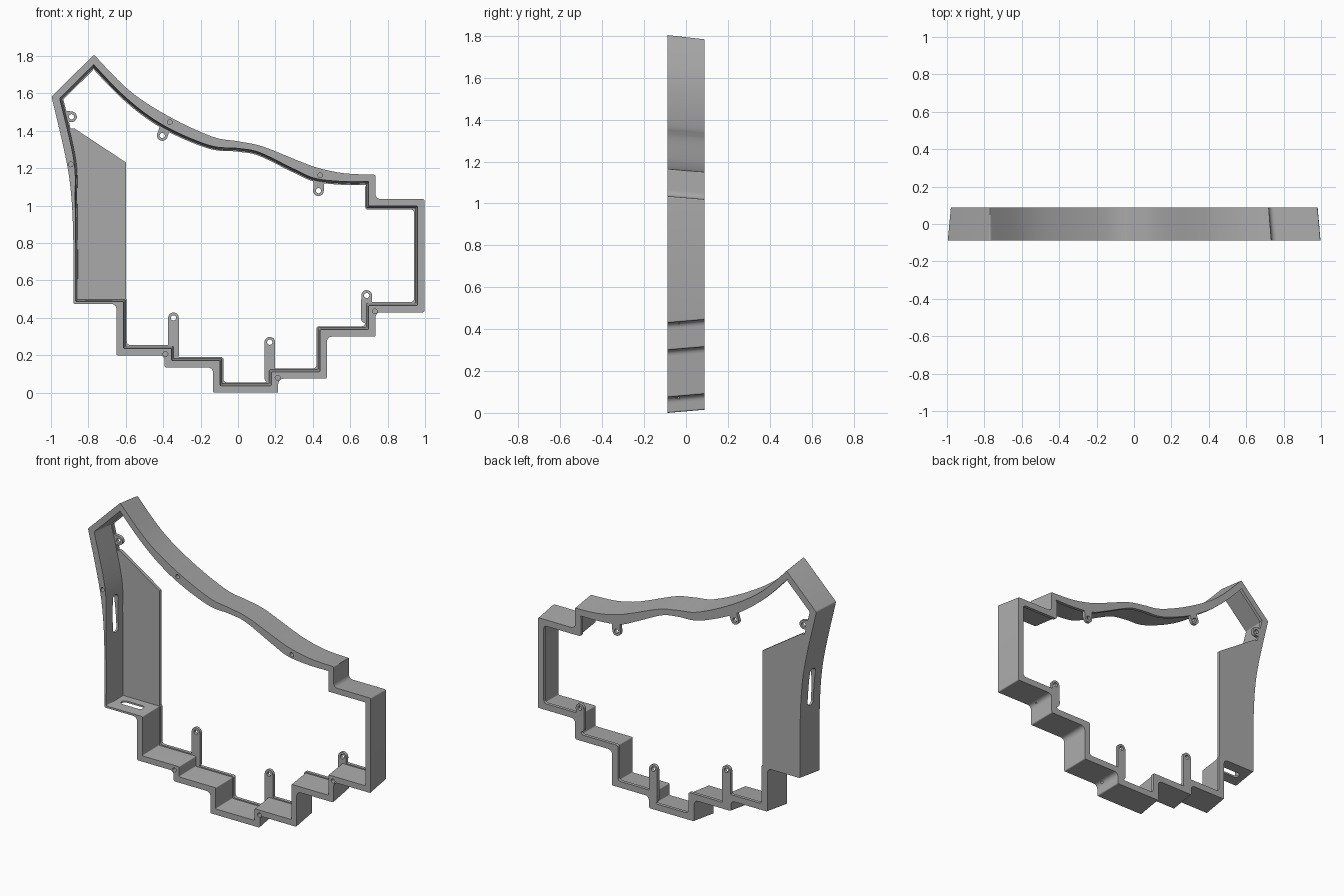
import bpy, bmesh, math
from mathutils import Vector

cube = bpy.data.objects.get("Cube")
if cube:
    bpy.data.objects.remove(cube, do_unlink=True)

FRONT, BACK, PLATE = -0.0875, 0.0875, 0.067   # depth of rim, back face, back plate
WALL, DRAFT = 0.037, 0.015

grey = bpy.data.materials.new("neutral_grey")
grey.use_nodes = True
color = (0.4, 0.4, 0.4, 1)
grey.diffuse_color = color
grey.node_tree.nodes["Principled BSDF"].inputs["Base Color"].default_value = color


def make_object(name, bm):
    bmesh.ops.recalc_face_normals(bm, faces=bm.faces)
    mesh = bpy.data.meshes.new(name)
    bm.to_mesh(mesh)
    bm.free()
    mesh.materials.append(grey)
    obj = bpy.data.objects.new(name, mesh)
    bpy.context.collection.objects.link(obj)
    return obj


def spline(points, steps=7):
    """Smooth curve through (x, z, wall) points."""
    pts = [Vector(p) for p in points]
    pts = [pts[0]] + pts + [pts[-1]]
    out = []
    for a, b, c, d in zip(pts, pts[1:], pts[2:], pts[3:]):
        for k in range(steps):
            t = k / steps
            out.append(0.5 * (2 * b + (c - a) * t + (2 * a - 5 * b + 4 * c - d) * t * t
                              + (3 * b - a - 3 * c + d) * t ** 3))
    return out + [pts[-1]]


def prism(name, outline, low, high, place):
    """Extrude a 2D outline; place maps (u, v, depth) to a 3D position."""
    bm = bmesh.new()
    ends = [[bm.verts.new(place(u, v, w)) for u, v in outline] for w in (low, high)]
    for ring in ends:
        bm.faces.new(ring)
    for i in range(len(outline)):
        bm.faces.new((ends[0][i - 1], ends[0][i], ends[1][i], ends[1][i - 1]))
    return make_object(name, bm)


def capsule(a, b, radius, n=12):
    """Rounded bar from a to b (a circle when they coincide)."""
    a, b = Vector(a), Vector(b)
    run = b - a
    base = math.atan2(run.y, run.x) + math.pi / 2
    out = []
    for centre, start in ((a, base), (b, base + math.pi)):
        for k in range(n + 1 if run.length else n):
            ang = start + math.pi * k / n
            out.append(centre + radius * Vector((math.cos(ang), math.sin(ang))))
    return out


def along_y(u, v, w): return (u, w, v)
def along_x(u, v, w): return (w, u, v)
def along_z(u, v, w): return (u, v, w)


# Outer outline: stepped lower edge, right end, curved top, curved left side
steps = [(-0.65, 0.475), (-0.65, 0.2), (-0.392, 0.2), (-0.392, 0.135), (-0.133, 0.135),
         (-0.133, 0), (0.215, 0), (0.215, 0.075), (0.475, 0.075), (0.475, 0.3), (0.735, 0.3),
         (0.735, 0.43), (0.997, 0.43), (0.997, 1.035), (0.735, 1.035)]
top = [(0.735, 1.165, 0.036), (0.57, 1.173, 0.045), (0.435, 1.2, 0.058), (0.33, 1.237, 0.05),
       (0.13, 1.317, 0.035), (0, 1.344, 0.038), (-0.14, 1.37, 0.05), (-0.37, 1.477, 0.055),
       (-0.58, 1.615, 0.04), (-0.77, 1.807, WALL)]
side = [(-0.997, 1.583, 0.04), (-0.92, 1.25, 0.04), (-0.89, 1.035, 0.018),
        (-0.88, 0.77, 0.012), (-0.88, 0.475, 0.012)]
outline = [Vector((-0.88, 0.475, 0.012))] + [Vector((x, z, WALL)) for x, z in steps]
outline += spline(top) + spline(side)[:-1]
count = len(outline)
points = [p.xy for p in outline]
edges = [(points[(i + 1) % count] - points[i]).normalized() for i in range(count)]
turns = [edges[i - 1].cross(edges[i]) for i in range(count)]
sharp = [abs(t) > 0.35 for t in turns]


def offset_loop(walls, extra, convex_r, concave_r, arc=5):
    """Inset the outline, then round its sharp corners."""
    inset = []
    for i, p in enumerate(points):
        d1 = (outline[i - 1].z if walls else 0) + extra
        d2 = (outline[i].z if walls else 0) + extra
        n1, n2 = (Vector((-e.y, e.x)) for e in (edges[i - 1], edges[i]))
        if sharp[i]:
            det = n1.cross(n2)
            q = Vector((d1 * n2.y - d2 * n1.y, n1.x * d2 - n2.x * d1)) / det
        else:
            q = (n1 + n2).normalized() * (d1 + d2) / 2
        inset.append(p + q)
    out = []
    for i, p in enumerate(inset):
        if not sharp[i]:
            out.append(p)
            continue
        before, after = inset[i - 1] - p, inset[(i + 1) % count] - p
        reach = min(convex_r if turns[i] > 0 else concave_r,
                    0.45 * before.length, 0.45 * after.length)
        a, b = p + before.normalized() * reach, p + after.normalized() * reach
        for k in range(arc + 1):
            t = k / arc
            w = 0.85 * 2 * t * (1 - t)
            f, g = (1 - t) ** 2, t * t
            out.append((a * f + p * w + b * g) / (f + w + g))
    return out


# Frame wall: drafted outside, open cavity, thin lip round the back
profile = [(offset_loop(False, 0, 0.008, 0.03), FRONT),
           (offset_loop(False, DRAFT, 0.008, 0.03), BACK),
           (offset_loop(True, 0.018, 0.02, 0.012), BACK),
           (offset_loop(True, 0.018, 0.02, 0.012), PLATE),
           (offset_loop(True, 0.011, 0.006, 0.006), PLATE),
           (offset_loop(True, 0, 0.006, 0.006), FRONT)]
bm = bmesh.new()
rings = [[bm.verts.new((p.x, y, p.y)) for p in loop] for loop, y in profile]
for r, ring in enumerate(rings):
    nxt = rings[(r + 1) % len(rings)]
    for i in range(len(ring)):
        bm.faces.new((ring[i - 1], ring[i], nxt[i], nxt[i - 1]))
frame = make_object("frame", bm)

# Back panel on the left side
panel = [(-0.858, 0.495), (-0.6, 0.495), (-0.6, 1.232), (-0.875, 1.413),
         (-0.925, 1.413), (-0.885, 1.25), (-0.863, 1.03)]
additions = [prism("side_panel", panel, PLATE, BACK, along_y)]

# Mounting tabs (eye position, root position) and rim screw holes
tabs = [((-0.345, 0.4), (-0.345, 0.2)), ((0.17, 0.27), (0.17, 0.08)),
        ((0.688, 0.52), (0.685, 0.4)), ((0.43, 1.08), (0.435, 1.15)),
        ((-0.405, 1.375), (-0.385, 1.43)), ((-0.89, 1.475), (-0.925, 1.48))]
screws = [(-0.365, 1.446), (0.44, 1.163), (-0.894, 1.221),
          (-0.388, 0.207), (0.212, 0.08), (0.731, 0.436)]
cutters = []
for eye, root in tabs:
    additions.append(prism("mounting_tab", capsule(eye, root, 0.0285), PLATE, BACK, along_y))
    cutters.append(prism("tab_hole", capsule(eye, eye, 0.014), 0.03, 0.12, along_y))
for spot in screws:
    cutters.append(prism("screw_hole", capsule(spot, spot, 0.013), -0.12, -0.03, along_y))

# Slots through the left wall and the ledge below it
cutters.append(prism("wall_slot", capsule((0, 0.95), (0, 1.14), 0.025), -1.05, -0.8, along_x))
cutters.append(prism("ledge_slot", capsule((-0.8, 0), (-0.69, 0), 0.022), 0.42, 0.56, along_z))

bpy.context.view_layer.objects.active = frame
for helpers, operation in ((additions, 'UNION'), (cutters, 'DIFFERENCE')):
    for helper in helpers:
        helper.hide_render = True
        mod = frame.modifiers.new("shape", 'BOOLEAN')
        mod.operation, mod.solver, mod.object = operation, 'EXACT', helper
        bpy.ops.object.modifier_apply(modifier=mod.name)
        bpy.data.objects.remove(helper, do_unlink=True)

bpy.ops.object.select_all(action='DESELECT')
frame.select_set(True)
bpy.ops.object.shade_smooth_by_angle(angle=math.radians(30))
